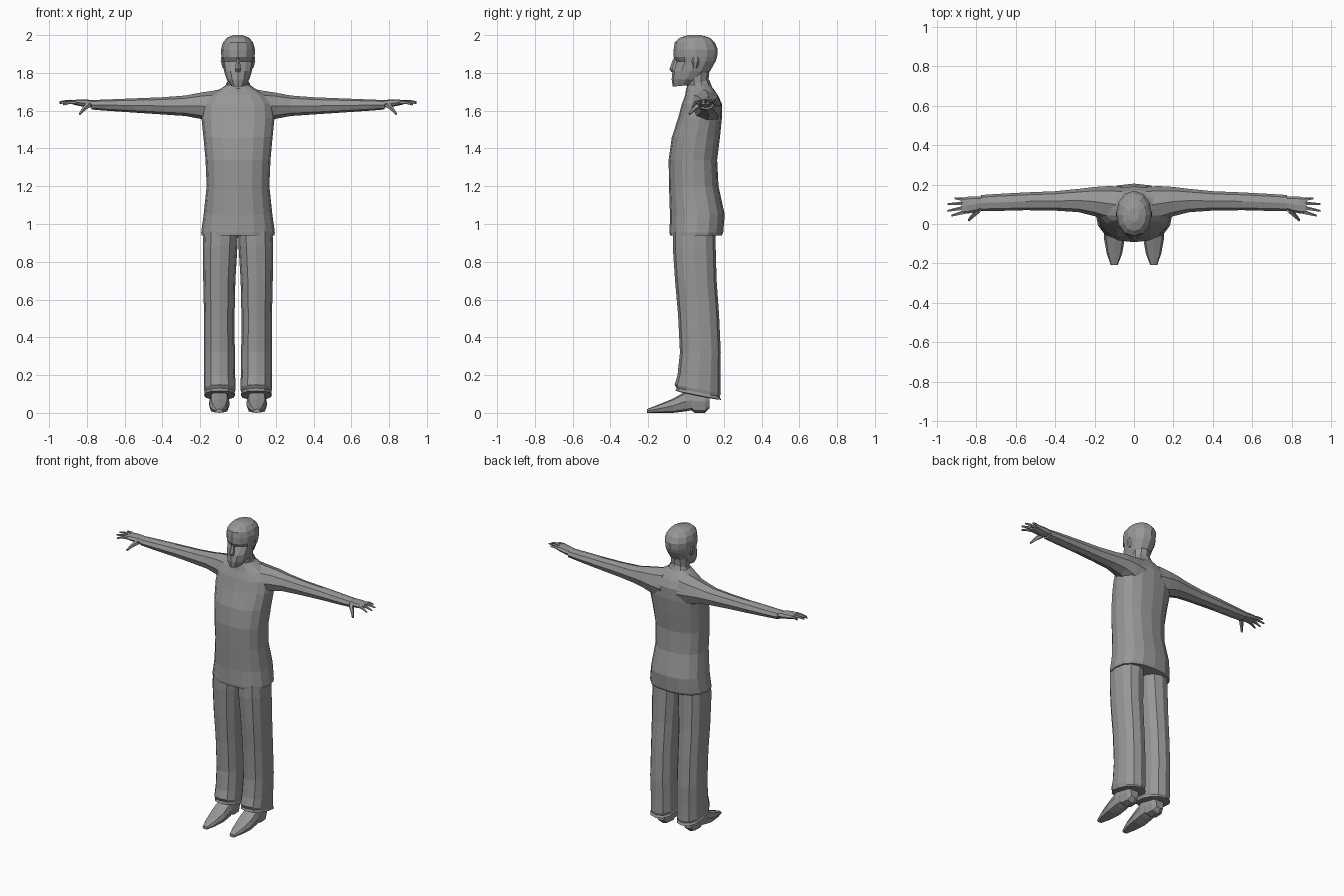
import bpy, bmesh, math
from mathutils import Vector

cloth = bpy.data.materials.new("plain_grey")
cloth.diffuse_color = (0.31, 0.31, 0.31, 1)


def section(n, p, u0, u1, v0, v1):
    """Rounded outline filling a box, with one point at the middle of the v0 side."""
    pts = []
    for i in range(n):
        a = 2 * math.pi * i / n - math.pi / 2
        c, s = math.cos(a), math.sin(a)
        c = math.copysign(abs(c) ** (2 / p), c) if abs(c) > 1e-6 else 0
        s = math.copysign(abs(s) ** (2 / p), s) if abs(s) > 1e-6 else 0
        pts.append(((u0 + u1) / 2 + c * (u1 - u0) / 2,
                    (v0 + v1) / 2 + s * (v1 - v0) / 2))
    return pts


def loft(name, rings):
    """Flat-shaded skin through a list of rings, closed at both ends."""
    bm = bmesh.new()
    loops = [[bm.verts.new(p) for p in r] for r in rings]
    n = len(loops[0])
    for a, b in zip(loops, loops[1:]):
        for i in range(n):
            j = (i + 1) % n
            bm.faces.new((a[i], a[j], b[j], b[i]))
    bm.faces.new(loops[0])
    bm.faces.new(loops[-1])
    bmesh.ops.recalc_face_normals(bm, faces=bm.faces)
    me = bpy.data.meshes.new(name)
    bm.to_mesh(me)
    bm.free()
    me.materials.append(cloth)
    ob = bpy.data.objects.new(name, me)
    bpy.context.collection.objects.link(ob)
    return ob


def upright(n, p, rows):
    """Rings stacked in z: (z, x0, x1, y0, y1, optional slope along y)."""
    out = []
    for z, x0, x1, y0, y1, *t in rows:
        k = t[0] if t else 0
        out.append([Vector((x, y, z + k * (y - (y0 + y1) / 2)))
                    for x, y in section(n, p, x0, x1, y0, y1)])
    return out


def sym(rows):
    return [(z, -w, w, *rest) for z, w, *rest in rows]


def flip(rings, s):
    return [[Vector((v.x * s, v.y, v.z)) for v in r] for r in rings]


def taper(a, b, ra, rb, n=5):
    """Tapered finger between two points, bent slightly at the middle."""
    a, b = Vector(a), Vector(b)
    q = (b - a).to_track_quat('Z', 'Y')
    out = []
    for t in (0, 0.55, 1):
        c = a.lerp(b, t) + Vector((0, 0, 0.004 if t == 0.55 else 0))
        r = ra + (rb - ra) * t
        out.append([c + q @ Vector((r * math.cos(k * math.tau / n),
                                    r * math.sin(k * math.tau / n), 0)) for k in range(n)])
    return out


# Long shirt
loft("shirt", upright(16, 2.4, sym([
    (0.94, 0.193, -0.085, 0.19), (0.955, 0.195, -0.087, 0.197),
    (1.05, 0.182, -0.085, 0.205), (1.20, 0.166, -0.09, 0.172),
    (1.34, 0.172, -0.092, 0.165), (1.46, 0.183, -0.075, 0.18),
    (1.56, 0.193, -0.042, 0.19), (1.635, 0.185, -0.022, 0.19),
    (1.68, 0.15, -0.005, 0.17), (1.71, 0.10, 0.002, 0.15),
    (1.735, 0.065, 0.008, 0.13)])))

# Neck and sloping collar
loft("neck", upright(10, 2, sym([
    (1.66, 0.062, 0.01, 0.13), (1.74, 0.057, 0.005, 0.117), (1.82, 0.06, 0.0, 0.125)])))
loft("collar", upright(10, 2, sym([
    (1.69, 0.085, -0.005, 0.14, 0.4), (1.725, 0.07, -0.002, 0.128, 0.4),
    (1.742, 0.062, 0.0, 0.122, 0.4)])))

# Head, with the eye row pushed back into sockets
head = upright(12, 2.1, sym([
    (1.732, 0.036, -0.07, 0.03, 0.1), (1.765, 0.06, -0.076, 0.08),
    (1.81, 0.074, -0.072, 0.128), (1.86, 0.084, -0.055, 0.156),
    (1.885, 0.088, -0.065, 0.165), (1.925, 0.09, -0.065, 0.168),
    (1.96, 0.08, -0.06, 0.153), (1.985, 0.06, -0.035, 0.128),
    (2.0, 0.025, 0.01, 0.08)]))
for i in (1, 11):
    head[3][i].y += 0.016
loft("head", head)
loft("nose", upright(6, 2, sym([
    (1.875, 0.009, -0.068, -0.03), (1.82, 0.018, -0.088, -0.03),
    (1.805, 0.015, -0.078, -0.03)])))

for s, side in ((1, "left"), (-1, "right")):
    # Ear
    loft(side + "_ear", flip(upright(6, 2, [
        (1.825, 0.06, 0.082, 0.035, 0.06), (1.86, 0.07, 0.093, 0.03, 0.07),
        (1.885, 0.07, 0.091, 0.035, 0.068)]), s))

    # Sleeve, from inside the shoulder to the wrist
    sleeve = [(0.06, 0.0, 0.19, 1.50, 1.72), (0.13, 0.015, 0.192, 1.53, 1.706),
              (0.20, 0.04, 0.188, 1.557, 1.695), (0.28, 0.06, 0.178, 1.572, 1.68),
              (0.40, 0.068, 0.166, 1.58, 1.671), (0.55, 0.07, 0.16, 1.59, 1.665),
              (0.70, 0.066, 0.152, 1.60, 1.659), (0.775, 0.066, 0.147, 1.606, 1.656)]
    loft(side + "_sleeve", flip([[Vector((x, y, z)) for y, z in section(8, 2.2, *r)]
                                 for x, *r in sleeve], s))

    # Hand
    palm = [(0.755, 0.078, 0.138, 1.615, 1.652), (0.80, 0.062, 0.14, 1.617, 1.659),
            (0.845, 0.052, 0.138, 1.626, 1.66), (0.875, 0.052, 0.132, 1.633, 1.655)]
    loft(side + "_palm", flip([[Vector((x, y, z)) for y, z in section(8, 2.4, *r)]
                               for x, *r in palm], s))
    fingers = [(0.060, 0.925, 0.042, 1.632), (0.082, 0.945, 0.066, 1.640),
               (0.104, 0.945, 0.100, 1.646), (0.124, 0.910, 0.130, 1.648)]
    for k, (y, tx, ty, tz) in enumerate(fingers):
        loft(f"{side}_finger_{k + 1}",
             flip(taper((0.86, y, 1.645), (tx, ty, tz), 0.011, 0.005), s))
    loft(side + "_thumb",
         flip(taper((0.79, 0.07, 1.632), (0.838, 0.018, 1.582), 0.017, 0.006), s))

    # Trouser leg, with a gathered cuff lower at the back
    loft(side + "_trouser_leg", flip(upright(12, 2.3, [
        (0.96, 0.0, 0.183, -0.07, 0.155), (0.88, 0.003, 0.186, -0.07, 0.157),
        (0.70, 0.014, 0.184, -0.058, 0.162), (0.52, 0.018, 0.18, -0.042, 0.175),
        (0.32, 0.017, 0.18, -0.032, 0.184), (0.20, 0.015, 0.179, -0.045, 0.182),
        (0.125, 0.013, 0.18, -0.06, 0.184, -0.2),
        (0.108, 0.018, 0.176, -0.05, 0.178, -0.2),
        (0.093, 0.015, 0.18, -0.056, 0.186, -0.2),
        (0.09, 0.04, 0.155, -0.02, 0.15, -0.2)]), s))

    # Shoe, from pointed toe to heel
    shoe = [(-0.207, 0.082, 0.118, 0.0, 0.02), (-0.15, 0.06, 0.138, 0.0, 0.042),
            (-0.07, 0.046, 0.153, 0.0, 0.075), (0.0, 0.046, 0.152, 0.008, 0.115),
            (0.03, 0.05, 0.148, 0.014, 0.12), (0.045, 0.05, 0.148, 0.0, 0.12),
            (0.10, 0.055, 0.143, 0.0, 0.12), (0.125, 0.07, 0.13, 0.025, 0.11)]
    loft(side + "_shoe", flip([[Vector((x, y, z)) for x, z in section(8, 3, *r)]
                               for y, *r in shoe], s))
